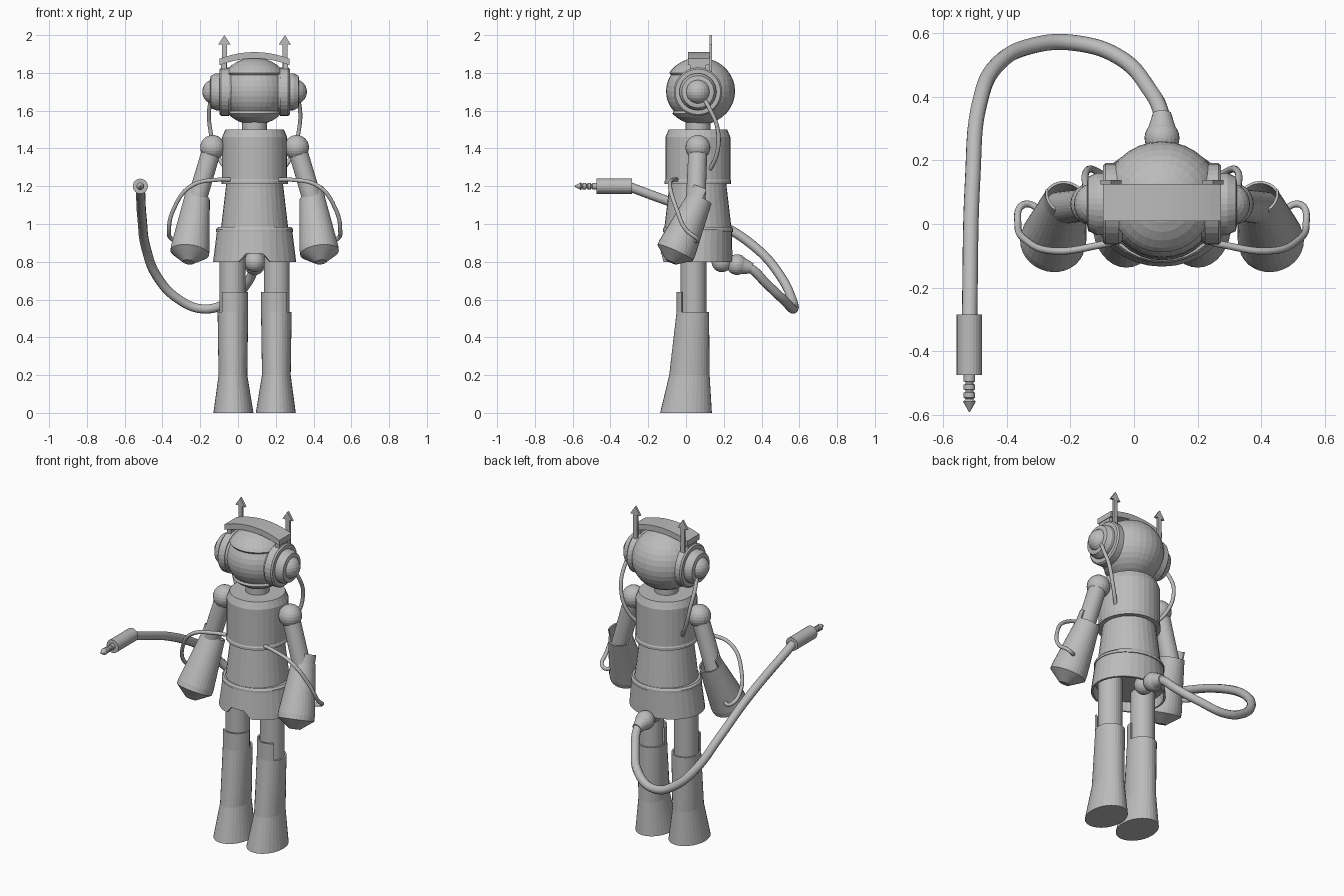
import bpy, bmesh, math
from mathutils import Matrix, Vector

if "Cube" in bpy.data.objects:
    bpy.data.objects.remove(bpy.data.objects["Cube"])

CX, CY = 0.088, 0.063          # body axis
grey = bpy.data.materials.new("plain grey")
grey.diffuse_color = (0.5, 0.5, 0.5, 1)
grey.use_nodes = True
grey.node_tree.nodes["Principled BSDF"].inputs["Base Color"].default_value = grey.diffuse_color


def add(name, mesh, mirror=False, solid=0, x=CX):
    ob = bpy.data.objects.new(name, mesh)
    bpy.context.collection.objects.link(ob)
    ob.location.x = x
    mesh.materials.clear()
    mesh.materials.append(grey)
    if solid:
        m = ob.modifiers.new("thickness", 'SOLIDIFY')
        m.thickness, m.offset = solid, -1
    if mirror:
        m = ob.modifiers.new("mirror", 'MIRROR')
        m.use_mirror_merge = False
    return ob


def finish(name, bm, **kw):
    mesh = bpy.data.meshes.new(name)
    bmesh.ops.recalc_face_normals(bm, faces=bm.faces)
    bm.to_mesh(mesh)
    bm.free()
    return add(name, mesh, **kw)


def loft(rings, n=32, bottom=True, top=True, tab=None):
    """Stack ellipses (cx, cy, z, rx, ry); tab = (height, test) raises part of the rim."""
    bm = bmesh.new()
    loops = [[bm.verts.new((cx + rx * math.cos(2 * math.pi * i / n),
                            cy + ry * math.sin(2 * math.pi * i / n), z)) for i in range(n)]
             for cx, cy, z, rx, ry in rings]
    for a, b in zip(loops, loops[1:]):
        for i in range(n):
            j = (i + 1) % n
            bm.faces.new((a[i], a[j], b[j], b[i]))
    if bottom:
        bm.faces.new(loops[0][::-1])
    if top:
        bm.faces.new(loops[-1])
    if tab:
        height, test = tab
        last, c = loops[-1], Vector(rings[-1][:3])
        edges = [bm.edges.get((last[i], last[(i + 1) % n])) for i in range(n)
                 if test((last[i].co + last[(i + 1) % n].co) / 2 - c)]
        new = bmesh.ops.extrude_edge_only(bm, edges=edges)["geom"]
        bmesh.ops.translate(bm, vec=(0, 0, height),
                            verts=[g for g in new if isinstance(g, bmesh.types.BMVert)])
    return bm


def lathe(profile, cx=0, cy=CY, **kw):
    return loft([(cx, cy, z, r, r) for r, z in profile], **kw)


def plate(name, pts, y0, y1, **kw):
    """Extrude an x/z outline from y0 to y1."""
    bm = bmesh.new()
    f = bm.faces.new([bm.verts.new((x, y0, z)) for x, z in pts])
    new = bmesh.ops.extrude_face_region(bm, geom=[f])["geom"]
    bmesh.ops.translate(bm, vec=(0, y1 - y0, 0),
                        verts=[g for g in new if isinstance(g, bmesh.types.BMVert)])
    return finish(name, bm, **kw)


def ball(name, co, r, scale=(1, 1, 1), n=24, **kw):
    bm = bmesh.new()
    bmesh.ops.create_uvsphere(bm, u_segments=n, v_segments=n // 2, radius=r,
                              matrix=Matrix.Translation(co) @ Matrix.Diagonal((*scale, 1)))
    return finish(name, bm, **kw)


def cable(name, pts, r, **kw):
    cu = bpy.data.curves.new(name + " path", 'CURVE')
    cu.dimensions, cu.bevel_depth, cu.bevel_resolution = '3D', r, 3
    cu.resolution_u, cu.use_fill_caps = 8, True
    sp = cu.splines.new('BEZIER')
    sp.bezier_points.add(len(pts) - 1)
    for p, co in zip(sp.bezier_points, pts):
        p.co = co
        p.handle_left_type = p.handle_right_type = 'AUTO'
    tmp = bpy.data.objects.new("tmp", cu)
    bpy.context.collection.objects.link(tmp)
    dg = bpy.context.evaluated_depsgraph_get()
    mesh = bpy.data.meshes.new_from_object(tmp.evaluated_get(dg))
    bpy.data.objects.remove(tmp)
    for p in mesh.polygons:
        p.use_smooth = True
    return add(name, mesh, **kw)


# Head with an inset face window
bm = bmesh.new()
bmesh.ops.create_uvsphere(bm, u_segments=32, v_segments=18, radius=0.19,
                          matrix=Matrix.Translation((0, 0.07, 1.703)) @ Matrix.Diagonal((1, 1, 0.94, 1)))
for co, no in (((0.137, 0, 0), (1, 0, 0)), ((-0.137, 0, 0), (1, 0, 0)),
               ((0, 0, 1.585), (0, 0, 1)), ((0, 0, 1.8), (0, 0, 1))):
    bmesh.ops.bisect_plane(bm, geom=bm.verts[:] + bm.edges[:] + bm.faces[:],
                           plane_co=co, plane_no=no, dist=1e-5)
window = [f for f in bm.faces if abs(f.calc_center_median().x) < 0.137
          and 1.585 < f.calc_center_median().z < 1.8 and f.calc_center_median().y < 0.07]
bmesh.ops.inset_region(bm, faces=window, thickness=0.004, depth=-0.014)
finish("head", bm)

# Headphones
turn = Matrix.Translation((0, CY, 1.70)) @ Matrix.Rotation(math.pi / 2, 4, 'Y')
bm = lathe([(0.128, 0.135), (0.128, 0.178), (0.12, 0.186), (0.098, 0.186), (0.098, 0.205),
            (0.085, 0.232), (0.07, 0.235)], cy=0)
bm.transform(turn)
finish("ear_cup", bm, mirror=True)
ball("ear_dome", (0.21, CY, 1.70), 0.067, mirror=True)
arc = [(0.185 * t / 6, 1.91 - 0.035 * (t / 6) ** 2) for t in range(-6, 7)]
plate("headband", arc + [(x, z - 0.034) for x, z in arc[::-1]], 0.01, 0.125)
plate("headband_strut", [(0.15, 1.78), (0.178, 1.78), (0.178, 1.865), (0.15, 1.865)],
      0.02, 0.105, mirror=True)
plate("antenna", [(0.147, 1.80), (0.173, 1.80), (0.173, 1.95), (0.193, 1.95), (0.16, 2.0),
                  (0.127, 1.95), (0.147, 1.95)], 0.124, 0.138, mirror=True)
cable("ear_cable", [(0.225, 0.09, 1.67), (0.24, 0.125, 1.61), (0.235, 0.168, 1.50),
                    (0.2, 0.163, 1.37), (0.13, 0.11, 1.26)], 0.011, mirror=True)

# Neck and body
finish("neck", lathe([(0.066, 1.46), (0.066, 1.58)]))
finish("chest", lathe([(0.145, 1.213), (0.176, 1.213), (0.176, 1.228), (0.172, 1.235),
                       (0.172, 1.46), (0.155, 1.5)]))
finish("waist", lathe([(0.18, 0.96), (0.15, 1.215)]))
finish("belt", loft([(0, CY, 0.958, 0.204, 0.186), (0, CY, 0.972, 0.204, 0.186),
                     (0, CY, 0.984, 0.194, 0.18)]))
bm = loft([(0, 0.056, 0.80, 0.22, 0.19), (0, CY, 0.96, 0.2, 0.18)], bottom=False)
for v in bm.verts:              # raised hem at the front
    if v.co.z < 0.81 and v.co.y < 0 and abs(v.co.x) < 0.08:
        v.co.z = 0.845 if abs(v.co.x) < 0.06 else 0.825
finish("skirt", bm, solid=0.012)
finish("pelvis", loft([(0, CY, 0.85, 0.2, 0.17), (0, CY, 0.88, 0.2, 0.17)]))

# Legs and boots
finish("leg", lathe([(0.068, 0.1), (0.068, 0.87)], cx=0.117, cy=0.04), mirror=True)
finish("boot", loft([(0.112, 0, 0, 0.106, 0.137), (0.115, 0.018, 0.2, 0.076, 0.107),
                     (0.115, 0.036, 0.535, 0.081, 0.086)], top=False,
                    tab=(0.105, lambda d: d.y < 0.0 and d.x < 0.06)), mirror=True, solid=0.01)

# Arms
ball("shoulder", (0.222, CY, 1.405), 0.066, mirror=True)


def along(a, b):
    a, b = Vector(a), Vector(b)
    d = b - a
    x = Vector((1, 0, 0))
    x = (x - x.project(d)).normalized()
    z = d.normalized()
    rot = Matrix((x, z.cross(x), z)).transposed().to_4x4()
    return Matrix.Translation(a) @ rot, d.length


m, length = along((0.225, CY, 1.40), (0.32, 0.05, 1.08))
bm = lathe([(0.05, 0), (0.052, length)], cy=0)
bm.transform(m)
finish("upper_arm", bm, mirror=True)
m, length = along((0.34, -0.045, 0.875), (0.305, 0.073, 1.135))
bm = lathe([(0.03, -0.085), (0.103, -0.03), (0.103, 0.0), (0.068, length)], cy=0, top=False,
           tab=(0.05, lambda d: d.y < 0.01 and d.x > -0.05))
bm.transform(m)
finish("forearm", bm, mirror=True, solid=0.008)
cable("arm_cable", [(0.13, -0.05, 1.235), (0.19, -0.065, 1.235), (0.338, -0.085, 1.2),
                    (0.428, -0.05, 1.08), (0.453, 0.0, 0.97), (0.437, 0.06, 0.92),
                    (0.40, 0.055, 0.91), (0.37, 0.0, 0.95)], 0.011, mirror=True)

# Tail with socket and plug
ball("tail_mount", (0, 0.19, 0.80), 0.055)
ball("tail_joint", (0, 0.27, 0.785), 0.055)
m, length = along((0, 0.27, 0.785), (0, 0.35, 0.765))
bm = lathe([(0.054, 0), (0.028, length)], cy=0)
bm.transform(m)
finish("tail_socket", bm)
cable("tail", [(0.09, 0.3, 0.785), (0.085, 0.35, 0.76), (0.05, 0.42, 0.69), (-0.04, 0.52, 0.595),
               (-0.18, 0.568, 0.55), (-0.32, 0.56, 0.605), (-0.43, 0.50, 0.725),
               (-0.485, 0.38, 0.865), (-0.507, 0.14, 1.02), (-0.517, -0.3, 1.198)], 0.025, x=0)
turn = Matrix.Translation((-0.517, 0, 1.2)) @ Matrix.Rotation(math.pi / 2, 4, 'X')
bm = lathe([(0.04, 0.285), (0.04, 0.475), (0.018, 0.475), (0.018, 0.495), (0.013, 0.497),
            (0.013, 0.503), (0.018, 0.505), (0.018, 0.52), (0.013, 0.522), (0.013, 0.528),
            (0.018, 0.53), (0.018, 0.545), (0.012, 0.55), (0.02, 0.558), (0.002, 0.59)],
           cy=0, n=24)
bm.transform(turn)
finish("plug", bm, x=0)
